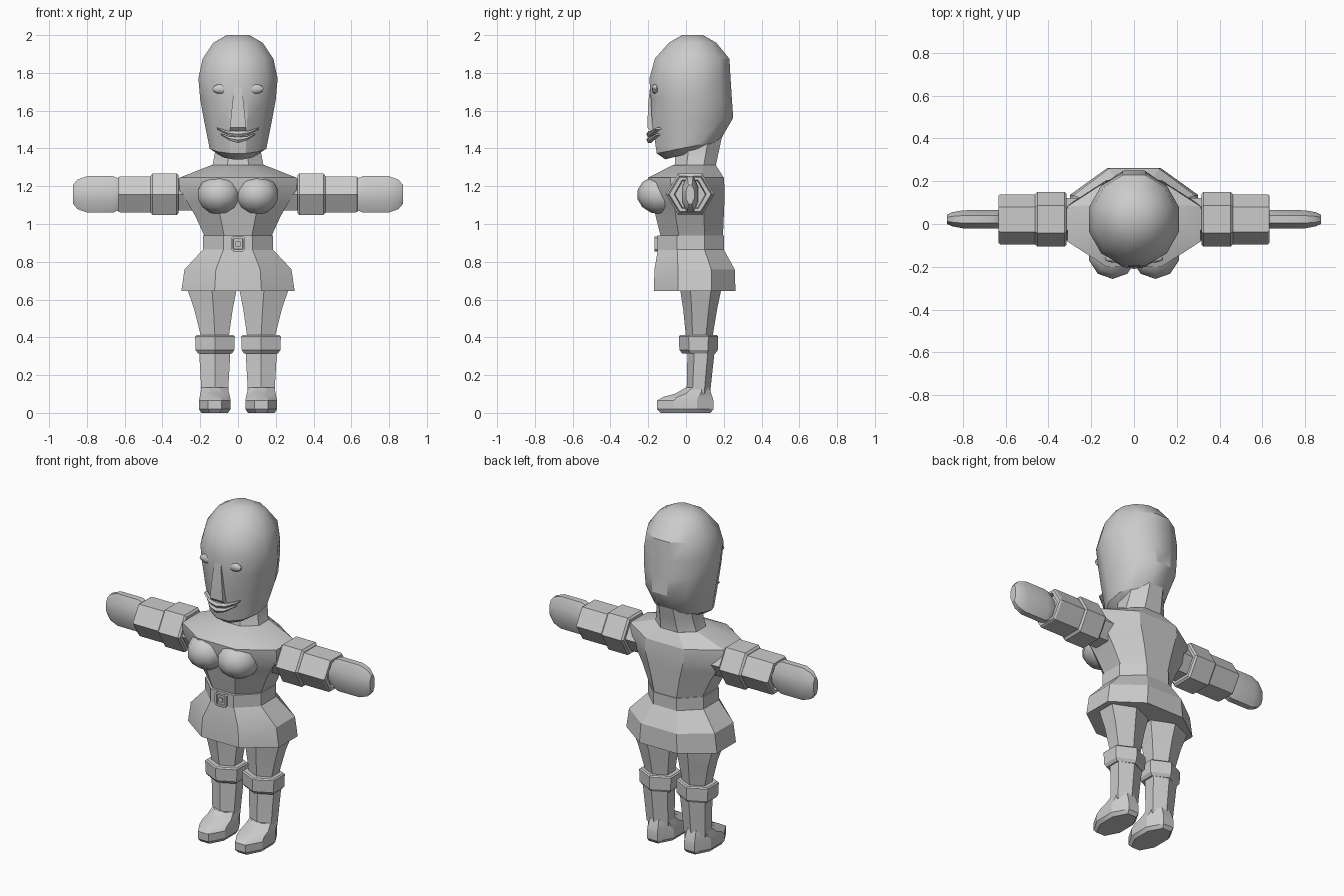
import bpy, bmesh, math
from mathutils import Vector

if "Cube" in bpy.data.objects:
    bpy.data.objects.remove(bpy.data.objects["Cube"])

GREY = bpy.data.materials.new("plain grey")
GREY.diffuse_color = (0.6, 0.6, 0.6, 1)
GREY.use_nodes = True
GREY.node_tree.nodes["Principled BSDF"].inputs["Base Color"].default_value = GREY.diffuse_color


def finish(bm, name, mirror=False, angle=25):
    bmesh.ops.recalc_face_normals(bm, faces=bm.faces)
    me = bpy.data.meshes.new(name)
    bm.to_mesh(me)
    bm.free()
    ob = bpy.data.objects.new(name, me)
    bpy.context.collection.objects.link(ob)
    me.materials.append(GREY)
    if mirror:
        mod = ob.modifiers.new("Mirror", 'MIRROR')
        mod.use_mirror_merge = False
    bpy.ops.object.select_all(action='DESELECT')
    ob.select_set(True)
    bpy.context.view_layer.objects.active = ob
    bpy.ops.object.shade_smooth_by_angle(angle=math.radians(angle))
    return ob


def loft(name, rings, mirror=False, angle=25):
    """Skin a list of equal point rings and cap both ends."""
    bm = bmesh.new()
    vs = [[bm.verts.new(p) for p in r] for r in rings]
    n = len(vs[0])
    for a, b in zip(vs, vs[1:]):
        for i in range(n):
            j = (i + 1) % n
            bm.faces.new((a[i], a[j], b[j], b[i]))
    bm.faces.new(vs[0])
    bm.faces.new(vs[-1])
    return finish(bm, name, mirror, angle)


def polygon(n, phase):
    """Unit polygon stretched to fill the range -1..1 on both axes."""
    pts = [(math.cos(phase + 2 * math.pi * i / n),
            math.sin(phase + 2 * math.pi * i / n)) for i in range(n)]
    mx, my = max(p[0] for p in pts), max(p[1] for p in pts)
    return [(x / mx, y / my) for x, y in pts]


def level(shape, z, rx, yf, yb, x0=0, tilt=0):
    """Horizontal ring between front yf and back yb."""
    cy, ry = (yf + yb) / 2, (yb - yf) / 2
    return [Vector((x0 + rx * u, cy + ry * v, z + tilt * (cy + ry * v))) for u, v in shape]


def across(shape, x, ry, rz, y0=0.022, z0=1.157):
    """Ring standing across the x axis."""
    return [Vector((x, y0 + ry * u, z0 + rz * v)) for u, v in shape]


OCT = polygon(8, math.pi / 8)
HEX_FLAT = polygon(6, 0)
HEX_POINT = polygon(6, math.pi / 6)
TWELVE = polygon(12, math.pi / 12)
SQUARE = polygon(4, math.pi / 4)

# Head: tilted jaw, wide temples, domed crown
head = [(1.37, .10, -.11, .15, .25), (1.405, .15, -.155, .18, .2),
        (1.55, .18, -.18, .25, .05), (1.66, .20, -.186, .243, 0),
        (1.77, .21, -.194, .236, 0), (1.875, .187, -.165, .23, 0),
        (1.96, .13, -.09, .16, 0), (2.0, .06, -.02, .09, 0)]
loft("head", [level(TWELVE, z, rx, f, b, 0, t) for z, rx, f, b, t in head], angle=32)

# Nose: slim wedge
loft("nose", [level(SQUARE, z, rx, f, -.15) for z, rx, f in
              [(1.73, .02, -.19), (1.64, .03, -.2), (1.51, .043, -.205), (1.485, .04, -.18)]])


# Lips: two smiling bars
def lip(name, drop, half):
    rings = []
    for t in (-1, -.5, 0, .5, 1):
        z = drop + .03 * t * t
        h = .005 + .011 * (1 - abs(t))
        y = -.192 + .045 * t * t
        rings.append(across(HEX_FLAT, half * t, .018, h, y, z))
    loft(name, rings)


lip("upper_lip", 1.475, .11)
lip("lower_lip", 1.445, .09)


def ball(name, centre, size, u, v, mirror=True, angle=45):
    bm = bmesh.new()
    bmesh.ops.create_uvsphere(bm, u_segments=u, v_segments=v, radius=1)
    for w in bm.verts:
        w.co = Vector([c + s * k for c, s, k in zip(centre, size, w.co)])
    return finish(bm, name, mirror, angle)


ball("eye", (.088, -.163, 1.715), (.05, .018, .026), 10, 6)

# Neck with nape
loft("neck", [level(OCT, z, rx, f, b) for z, rx, f, b in
              [(1.28, .15, -.07, .16), (1.31, .135, -.06, .158),
               (1.39, .12, -.055, .175), (1.46, .11, -.05, .19)]])

# Torso from waist to shoulders
loft("torso", [level(OCT, z, rx, f, b) for z, rx, f, b in
               [(.92, .17, -.13, .195), (1.04, .225, -.16, .2), (1.11, .265, -.175, .203),
                (1.18, .31, -.195, .205), (1.245, .31, -.2, .2), (1.312, .14, -.07, .158)]])
ball("bust", (.1, -.13, 1.155), (.12, .13, .105), 10, 7)

# Belt and buckle
loft("belt", [level(OCT, z, .184, -.15, .2) for z in (.86, .938)])
bm = bmesh.new()
bmesh.ops.create_cube(bm, size=1)
for w in bm.verts:
    w.co = Vector((w.co.x * .074, -.15 + w.co.y * .034, .895 + w.co.z * .08))
bmesh.ops.bevel(bm, geom=[e for e in bm.edges if abs(e.verts[0].co.y - e.verts[1].co.y) > .02],
                offset=.01, segments=1, affect='EDGES')
bm.faces.ensure_lookup_table()
front = [min(bm.faces, key=lambda f: f.calc_center_median().y)]
bmesh.ops.inset_region(bm, faces=front, thickness=.012)
bmesh.ops.inset_region(bm, faces=front, thickness=.001, depth=-.01)
finish(bm, "buckle")
loft("buckle_pin", [level(SQUARE, z, .012, -.165, -.14) for z in (.882, .908)])

# Flared skirt
loft("skirt", [level(OCT, z, rx, f, b) for z, rx, f, b in
               [(.645, .30, -.17, .262), (.76, .283, -.167, .258), (.87, .18, -.148, .197)]])

# Arms: shoulder, sleeve, hollow forearm cuff, hand
loft("shoulder", [across(HEX_FLAT, x, .1, .085) for x in (.24, .34)], True)
loft("sleeve", [across(HEX_FLAT, x, ry, rz) for x, ry, rz in
                [(.315, .118, .1), (.325, .128, .11), (.452, .128, .11), (.462, .118, .098)]], True)
loft("forearm", [across(HEX_FLAT, x, ry, rz) for x, ry, rz in
                 [(.45, .117, .095), (.625, .117, .095), (.634, .11, .09),
                  (.634, .085, .075), (.61, .08, .07)]], True)
loft("hand", [across(OCT, x, ry, rz) for x, ry, rz in
              [(.6, .035, .06), (.635, .043, .085), (.66, .044, .096), (.8, .042, .096),
               (.85, .033, .078), (.873, .022, .05)]], True, 35)

# Legs: thigh, boot cuff, shaft, shoe
loft("thigh", [level(HEX_POINT, z, rx, f, b, x) for z, rx, f, b, x in
               [(.70, .135, -.04, .19, .14), (.645, .128, -.03, .185, .137),
                (.55, .102, -.015, .165, .13), (.40, .073, 0, .14, .122)]], True)
loft("boot_cuff", [level(HEX_POINT, z, rx, f, b, .122) for z, rx, f, b in
                   [(.315, .09, -.02, .155), (.332, .102, -.035, .168),
                    (.405, .105, -.038, .17), (.412, .098, -.03, .162)]], True)
loft("boot_shaft", [level(HEX_POINT, z, rx, f, b, .123) for z, rx, f, b in
                    [(.10, .07, .003, .127), (.33, .083, .008, .152)]], True)
loft("shoe", [level(OCT, z, rx, f, b, .123) for z, rx, f, b in
              [(0, .07, -.135, .13), (.02, .084, -.153, .145), (.065, .084, -.153, .145),
               (.085, .08, -.12, .14), (.102, .077, -.055, .134), (.135, .068, 0, .122)]], True)
